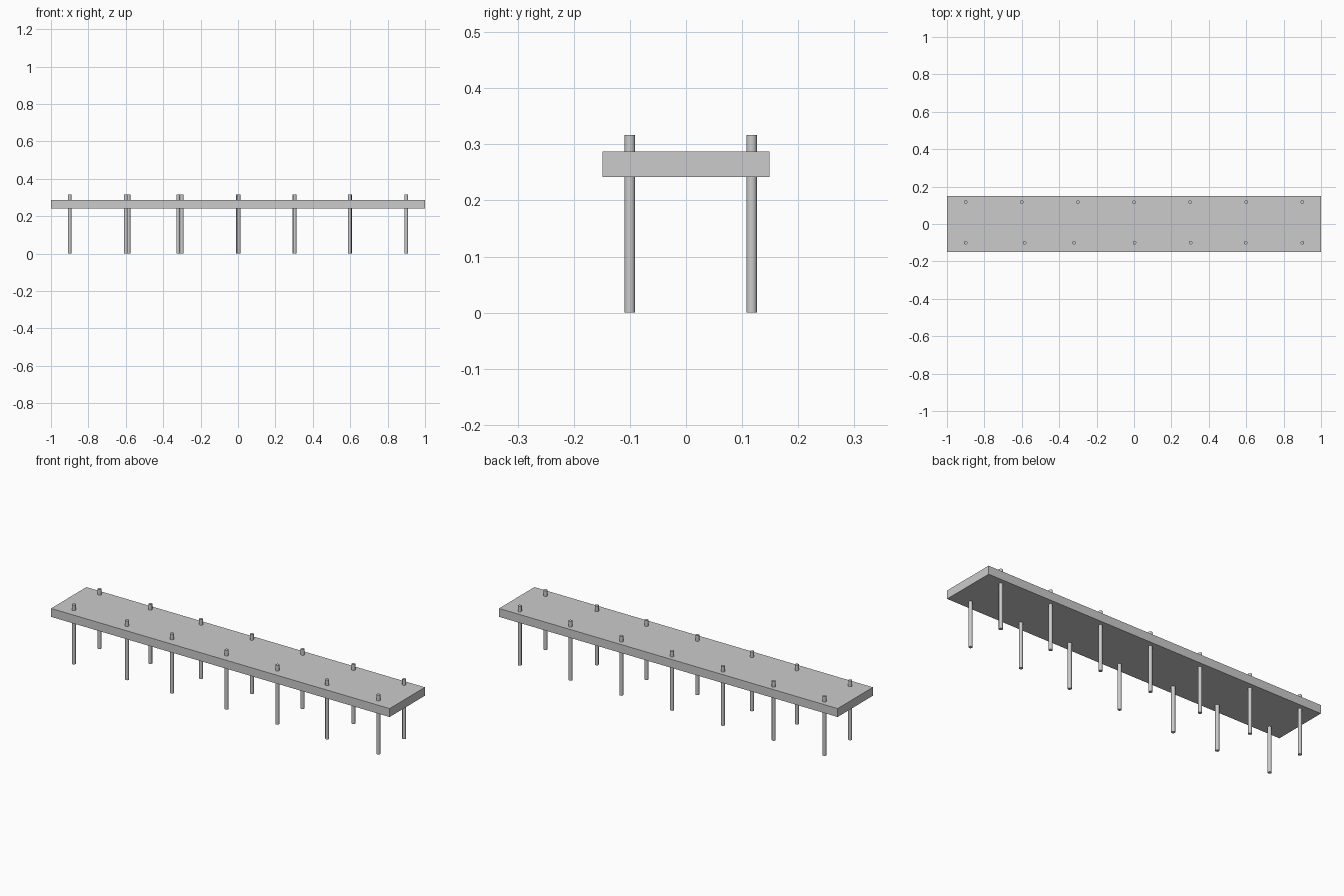
import bpy

if "Cube" in bpy.data.objects:
    bpy.data.objects.remove(bpy.data.objects["Cube"])

DECK_BOTTOM, DECK_TOP = 0.242, 0.287
POST_HEIGHT, POST_RADIUS = 0.317, 0.0095

# Flat walkway slab
bpy.ops.mesh.primitive_cube_add(size=1, location=(0, 0, (DECK_BOTTOM + DECK_TOP) / 2))
deck = bpy.context.object
deck.name = "deck"
deck.scale = (2.0, 0.298, DECK_TOP - DECK_BOTTOM)
bpy.ops.object.transform_apply(location=False, rotation=False, scale=True)


def add_post(name, x, y):
    bpy.ops.mesh.primitive_cylinder_add(vertices=24, radius=POST_RADIUS, depth=POST_HEIGHT,
                                        location=(x, y, POST_HEIGHT / 2))
    bpy.context.object.name = name
    bpy.ops.object.shade_smooth_by_angle()


# Two rows of round piles passing through the deck, the front row slightly uneven
rows = {
    "back_post": (0.117, (-0.9, -0.6, -0.3, 0.0, 0.3, 0.6, 0.9)),
    "front_post": (-0.1, (-0.9, -0.585, -0.32, 0.003, 0.303, 0.597, 0.9)),
}
for row, (y, xs) in rows.items():
    for i, x in enumerate(xs, 1):
        add_post(f"{row}_{i}", x, y)
